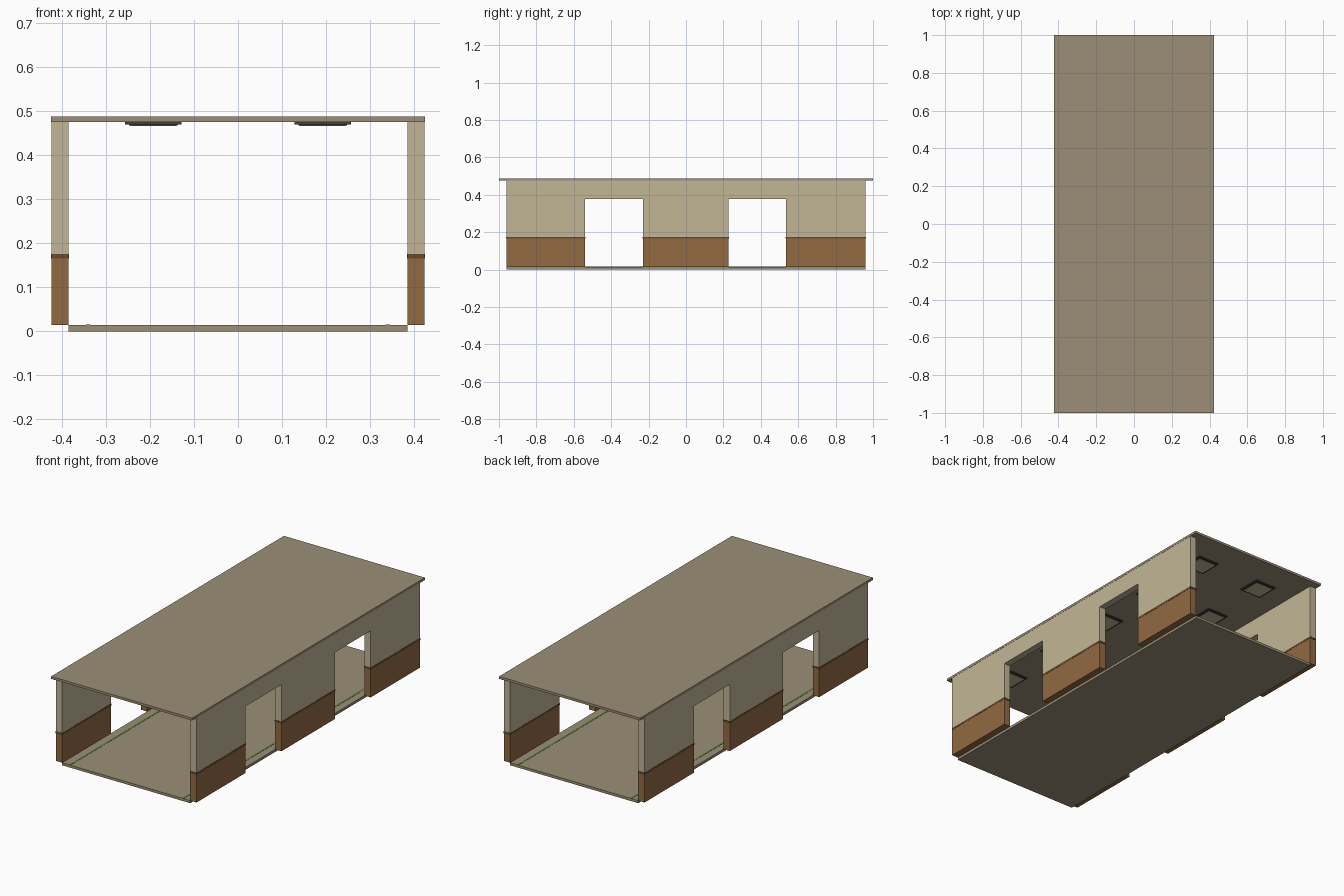
import bpy
import bmesh

if "Cube" in bpy.data.objects:
    bpy.data.objects.remove(bpy.data.objects["Cube"])


def material(name, rgb):
    """Flat material from 0-255 sRGB values."""
    m = bpy.data.materials.new(name)
    lin = [(c / 255 / 12.92) if c < 11 else ((c / 255 + 0.055) / 1.055) ** 2.4 for c in rgb]
    m.diffuse_color = (*lin, 1)
    m.use_nodes = True
    m.node_tree.nodes["Principled BSDF"].inputs["Base Color"].default_value = m.diffuse_color
    return m


TAUPE = material("taupe_concrete", (156, 143, 119))
CREAM = material("cream_wall", (194, 182, 150))
BROWN = material("brown_wainscot", (146, 106, 66))
TRIM = material("dark_brown_trim", (104, 74, 46))
DARK = material("dark_lamp_frame", (62, 62, 54))
LAMP = material("lamp_panel", (196, 184, 152))
GREEN = material("green_stripe", (92, 135, 66))


def finish(name, bm, mat):
    bmesh.ops.recalc_face_normals(bm, faces=bm.faces)
    me = bpy.data.meshes.new(name)
    bm.to_mesh(me)
    bm.free()
    me.materials.append(mat)
    ob = bpy.data.objects.new(name, me)
    bpy.context.collection.objects.link(ob)
    return ob


def box(name, x, y, z, mat):
    """Box from (min, max) pairs on each axis."""
    bm = bmesh.new()
    bmesh.ops.create_cube(bm, size=1)
    for v in bm.verts:
        for i, (lo, hi) in enumerate((x, y, z)):
            v.co[i] = lo if v.co[i] < 0 else hi
    return finish(name, bm, mat)


def wall_panel(name, x, outline, mat):
    """Extrude a (y, z) outline across the wall thickness."""
    bm = bmesh.new()
    face = bm.faces.new([bm.verts.new((x[0], y, z)) for y, z in outline])
    ext = bmesh.ops.extrude_face_region(bm, geom=[face])
    for v in ext["geom"]:
        if isinstance(v, bmesh.types.BMVert):
            v.co.x = x[1]
    return finish(name, bm, mat)


FLOOR, RAIL, DOOR, CEIL, TOP = 0.014, 0.175, 0.376, 0.475, 0.488
INNER, OUTER, END = 0.385, 0.423, 0.96
DOORS = [(-0.54, -0.231), (0.228, 0.535)]

# Floor slab and overhanging roof
box("floor", (-INNER, INNER), (-END, END), (0, FLOOR), TAUPE)
box("roof", (-OUTER - 0.001, OUTER + 0.001), (-1, 1), (CEIL, TOP), TAUPE)

# Upper wall outline with two notches for the doorways
outline = [(-END, CEIL), (-END, RAIL)]
for a, b in DOORS:
    outline += [(a, RAIL), (a, DOOR), (b, DOOR), (b, RAIL)]
outline += [(END, RAIL), (END, CEIL)]
piers = [(-END, DOORS[0][0]), (DOORS[0][1], DOORS[1][0]), (DOORS[1][1], END)]

for side, s in (("left", -1), ("right", 1)):
    x = sorted((s * INNER, s * OUTER))
    wall_panel(f"{side}_upper_wall", x, outline, CREAM)
    # Wainscot blocks capped by a thin projecting rail
    for i, (a, b) in enumerate(piers):
        box(f"{side}_wainscot_{i}", x, (a, b), (FLOOR, RAIL - 0.01), BROWN)
        box(f"{side}_rail_{i}", (x[0] - 0.001, x[1] + 0.001),
            (a - 0.002, b + 0.002), (RAIL - 0.01, RAIL), TRIM)
    # Painted guide line on the floor
    sx = s * 0.34
    box(f"{side}_floor_stripe", (sx - 0.005, sx + 0.005), (-END, END),
        (FLOOR, FLOOR + 0.001), GREEN)
    # Stepped square ceiling lamps
    for i in range(5):
        cx, cy = s * 0.192, (i - 2) * 0.385
        for part, r, lo, hi, mat in (("frame", 0.064, 0.469, CEIL, DARK),
                                     ("step", 0.055, 0.4665, 0.469, DARK),
                                     ("panel", 0.052, 0.4655, 0.4665, LAMP)):
            box(f"{side}_lamp_{part}_{i}", (cx - r, cx + r), (cy - r, cy + r), (lo, hi), mat)
